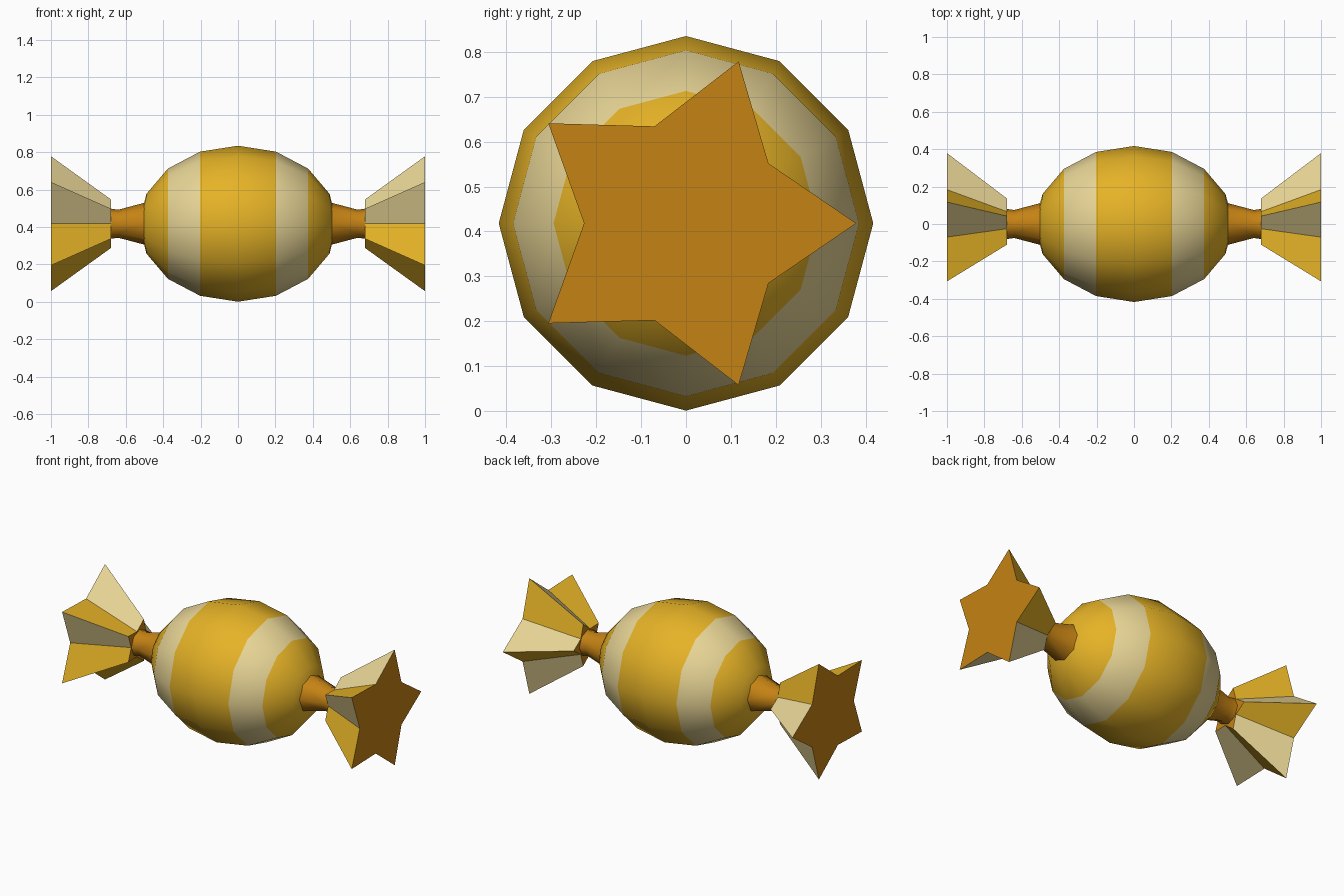
import bpy, bmesh, math
from mathutils import Matrix

if "Cube" in bpy.data.objects:
    bpy.data.objects.remove(bpy.data.objects["Cube"])

CZ = 0.418  # height of the candy's long axis


def material(name, rgb):
    m = bpy.data.materials.new(name)
    m.diffuse_color = (*rgb, 1)
    m.use_nodes = True
    m.node_tree.nodes["Principled BSDF"].inputs["Base Color"].default_value = m.diffuse_color
    return m


YELLOW = material("golden yellow", (0.79, 0.45, 0.02))
CREAM = material("cream", (0.80, 0.66, 0.30))
ORANGE = material("dark orange", (0.56, 0.225, 0.007))


def finish(bm, name, mats, smooth):
    bmesh.ops.recalc_face_normals(bm, faces=bm.faces)
    for f in bm.faces:
        f.smooth = smooth and len(f.verts) <= 4
    me = bpy.data.meshes.new(name)
    bm.to_mesh(me)
    bm.free()
    for m in mats:
        me.materials.append(m)
    ob = bpy.data.objects.new(name, me)
    ob.location.z = CZ
    bpy.context.collection.objects.link(ob)


def loft(bm, rings):
    """Skin rings of points, closing both ends; returns side faces and caps."""
    loops = [[bm.verts.new(p) for p in ring] for ring in rings]
    n = len(loops[0])
    sides = [[bm.faces.new((a[i], a[(i + 1) % n], b[(i + 1) % n], b[i])) for i in range(n)]
             for a, b in zip(loops, loops[1:])]
    caps = [bm.faces.new(loops[0]), bm.faces.new(loops[-1])]
    return sides, caps


def ring(x, radii, n):
    """Points around the x axis; radii repeat around the ring."""
    return [(x, radii[i % len(radii)] * math.cos(math.tau * i / n),
             radii[i % len(radii)] * math.sin(math.tau * i / n)) for i in range(n)]


# Candy body: low sphere lying along x, striped by distance from the middle
bm = bmesh.new()
bmesh.ops.create_uvsphere(bm, u_segments=12, v_segments=8, radius=1)
bmesh.ops.transform(bm, verts=bm.verts,
                    matrix=Matrix.Diagonal((0.53, 0.417, 0.417, 1)) @ Matrix.Rotation(math.pi / 2, 4, 'Y'))
for f in bm.faces:
    f.material_index = 1 if 0.2 < abs(f.calc_center_median().x) < 0.375 else 0
finish(bm, "candy_body", [YELLOW, CREAM], True)

for side, s in (("right", 1), ("left", -1)):
    # Twisted wrapper neck
    bm = bmesh.new()
    loft(bm, [ring(s * x, [r], 8) for x, r in ((0.5, 0.112), (0.64, 0.075), (0.69, 0.082))])
    finish(bm, side + "_neck", [ORANGE], True)

    # Star-shaped pleated wrapper end, alternating pleat colours
    bm = bmesh.new()
    sides, caps = loft(bm, [ring(s * 0.68, [0.137, 0.082], 10), ring(s * 1.0, [0.379, 0.227], 10)])
    for i, f in enumerate(sides[0]):
        f.material_index = 1 - i % 2
    for f in caps:
        f.material_index = 2
    finish(bm, side + "_wrapper_end", [YELLOW, CREAM, ORANGE], False)
